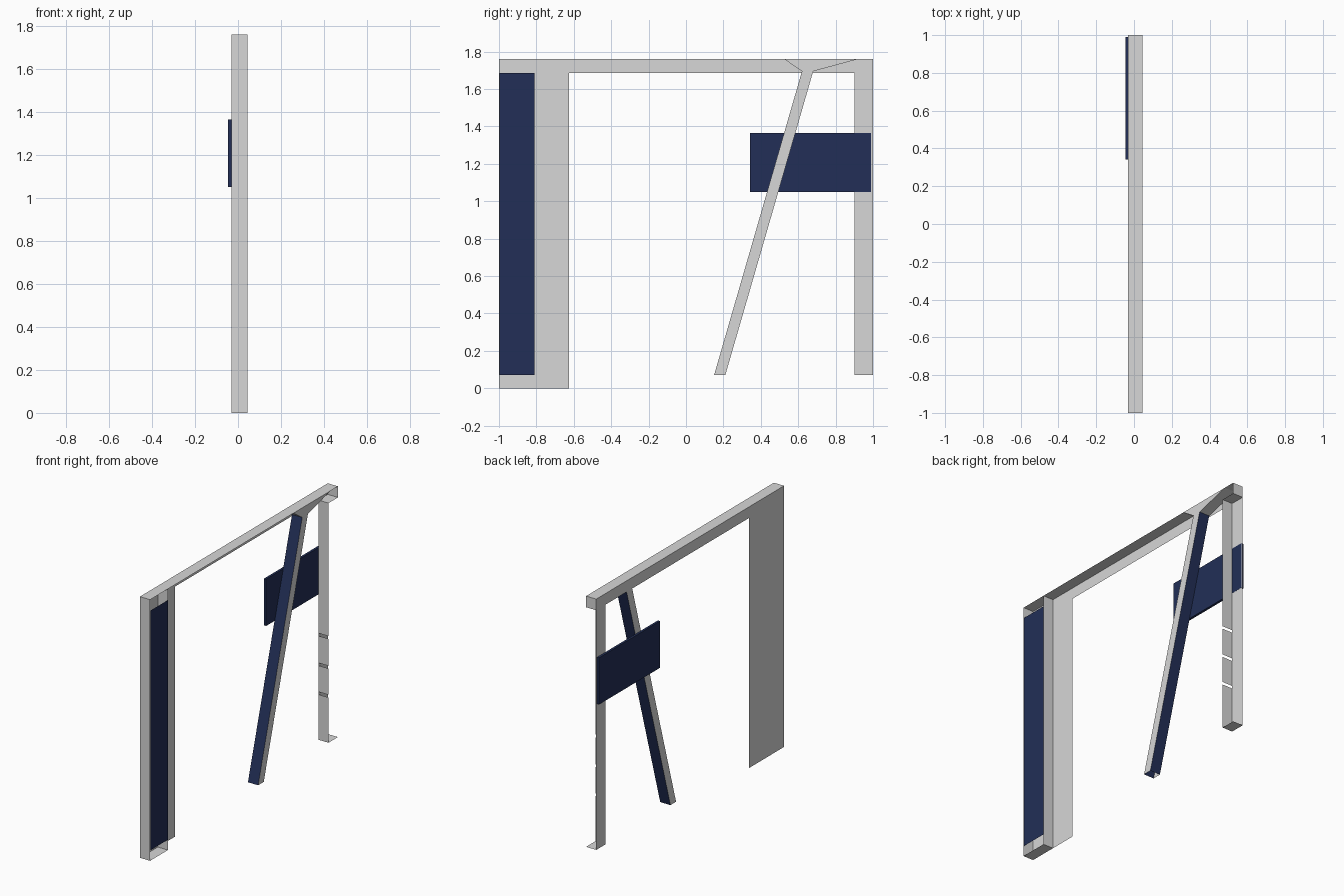
import bpy

if "Cube" in bpy.data.objects:
    bpy.data.objects.remove(bpy.data.objects["Cube"])

X0, X1 = -0.031, 0.045          # back wall and open front edge of the frame
BEAM, TOP, BASE = 1.685, 1.76, 0.07


def material(name, rgb):
    m = bpy.data.materials.new(name)
    m.diffuse_color = (*rgb, 1)
    m.use_nodes = True
    m.node_tree.nodes["Principled BSDF"].inputs["Base Color"].default_value = m.diffuse_color
    return m


GREY = material("light grey", (0.68, 0.68, 0.68))
NAVY = material("navy blue", (0.016, 0.028, 0.095))


def add(name, verts, faces, mat):
    me = bpy.data.meshes.new(name)
    me.from_pydata(verts, [], faces)
    me.materials.append(mat)
    ob = bpy.data.objects.new(name, me)
    bpy.context.collection.objects.link(ob)
    return ob


def plate(name, pts, x, mat=GREY):
    """Flat sheet: a (y, z) outline filled at depth x, facing away from centre."""
    verts = [(x, y, z) for y, z in pts]
    order = list(range(len(pts)))
    return add(name, verts, [order if x > 0 else order[::-1]], mat)


def strip(name, pts, mat=GREY):
    """Folded sheet: an open (y, z) path swept across the frame depth."""
    verts = [(x, y, z) for y, z in pts for x in (X0, X1)]
    faces = [(2 * i, 2 * i + 1, 2 * i + 3, 2 * i + 2) for i in range(len(pts) - 1)]
    return add(name, verts, faces, mat)


def rect(y0, y1, z0, z1):
    return [(y0, z0), (y1, z0), (y1, z1), (y0, z1)]


# Back wall: wide column, top beam and narrow post in one sheet
plate("back_wall", [(-1, 0), (-0.625, 0), (-0.625, BEAM), (0.9, BEAM),
                    (0.9, BASE), (1, BASE), (1, TOP), (-1, TOP)], X0)

# Wide column: outer end, floor and inner side, then the top beam with its end cap
strip("column_casing", [(-1, TOP), (-1, 0), (-0.81, 0), (-0.81, TOP)])
strip("top_beam", [(0.9, BEAM), (1, BEAM), (1, TOP), (-1, TOP)])
plate("column_panel", rect(-0.998, -0.81, BASE, BEAM), X1, NAVY)

# Narrow post: inner side split by three slots, plus its foot
cuts = [BASE, 0.375, 0.57, 0.77, BEAM]
for i in range(4):
    z0 = cuts[i] + (0.018 if i else 0)
    strip(f"post_side_{i + 1}", [(0.9, cuts[i + 1]), (0.9, z0)])
strip("post_foot", [(0.9, BASE), (1, BASE)])

# Leaning brace: grey front and back, navy sides, flared head under the beam
b0, b1, t0, t1, NECK = 0.15, 0.21, 0.62, 0.68, 1.695
plate("brace_front", [(b0, BASE), (b1, BASE), (t1, NECK), (0.92, TOP),
                      (0.525, TOP), (t0, NECK)], X1)
plate("brace_back", [(b0, BASE), (b1, BASE), (t1, NECK), (t0, NECK)], X0)
strip("brace_side_left", [(t0, NECK), (b0, BASE)], NAVY)
strip("brace_side_right", [(b1, BASE), (t1, NECK)], NAVY)
strip("brace_flare_left", [(0.525, TOP), (t0, NECK)])
strip("brace_flare_right", [(t1, NECK), (0.92, TOP)])

# Sign board on the back of the post
y0, y1, z0, z1 = 0.342, 0.99, 1.05, 1.365
verts = [(x, y, z) for x in (-0.046, X0 + 0.001) for y, z in rect(y0, y1, z0, z1)]
add("sign_board", verts,
    [(3, 2, 1, 0), (4, 5, 6, 7)] + [(i, (i + 1) % 4, (i + 1) % 4 + 4, i + 4) for i in range(4)],
    NAVY)
